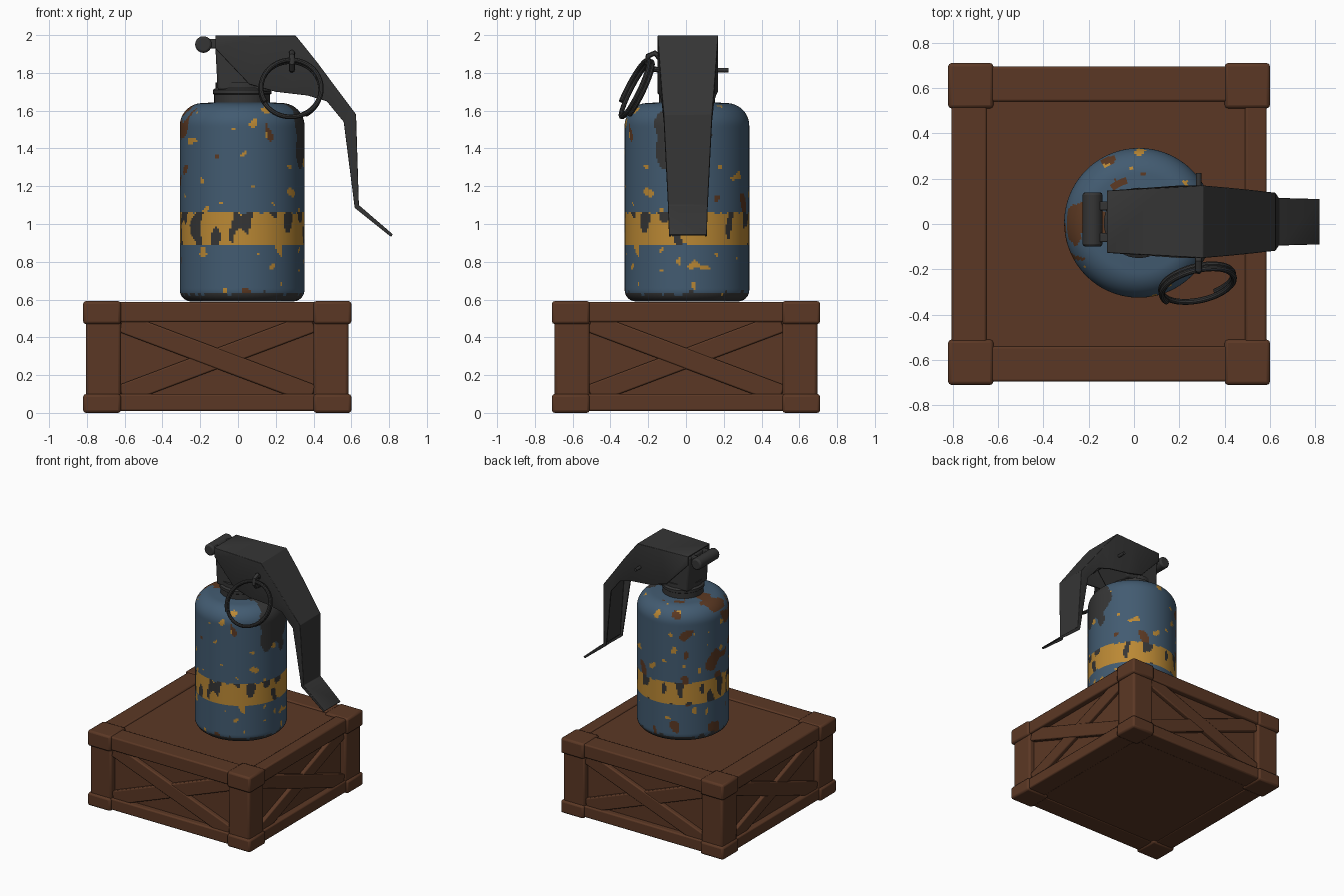
import bpy, bmesh, math
from mathutils import Vector, Matrix, noise

cube = bpy.data.objects.get("Cube")
if cube:
    bpy.data.objects.remove(cube, do_unlink=True)


def material(name, rgb):
    m = bpy.data.materials.new(name)
    m.use_nodes = True
    m.diffuse_color = (*rgb, 1)
    for n in m.node_tree.nodes:
        if n.type == 'BSDF_PRINCIPLED':
            n.inputs["Base Color"].default_value = (*rgb, 1)
    return m


WOOD = material("brown wood", (0.105, 0.039, 0.018))
BLUE = material("blue paint", (0.055, 0.105, 0.165))
GOLD = material("yellow paint", (0.50, 0.25, 0.035))
RUST = material("rust brown", (0.105, 0.04, 0.016))
METAL = material("dark metal", (0.036, 0.036, 0.036))


def smooth(ob):
    bpy.ops.object.select_all(action='DESELECT')
    ob.select_set(True)
    bpy.context.view_layer.objects.active = ob
    bpy.ops.object.shade_smooth_by_angle(angle=math.radians(35))


def finish(name, bm, mats, bevel=0.0, solid=0.0):
    me = bpy.data.meshes.new(name)
    bm.to_mesh(me)
    bm.free()
    ob = bpy.data.objects.new(name, me)
    bpy.context.collection.objects.link(ob)
    for m in mats:
        me.materials.append(m)
    smooth(ob)
    if solid:
        s = ob.modifiers.new("Thickness", 'SOLIDIFY')
        s.thickness = solid
    if bevel:
        b = ob.modifiers.new("Bevel", 'BEVEL')
        b.width, b.segments, b.limit_method = bevel, 2, 'ANGLE'
    return ob


def box(name, lo, hi, mat, bevel=0.012, matrix=Matrix()):
    lo, hi = Vector(lo), Vector(hi)
    bm = bmesh.new()
    bmesh.ops.create_cube(bm, size=1)
    for v in bm.verts:
        v.co = matrix @ ((lo + hi) / 2 + v.co * (hi - lo))
    return finish(name, bm, [mat], bevel)


def lathe(name, profile, centre, mats, segments=48, rule=None):
    bm = bmesh.new()
    rings = [[bm.verts.new((centre[0] + r * math.cos(math.tau * i / segments),
                            centre[1] + r * math.sin(math.tau * i / segments), z))
              for i in range(segments)] for r, z in profile]
    for a, b in zip(rings, rings[1:]):
        for i in range(segments):
            j = (i + 1) % segments
            bm.faces.new((a[i], a[j], b[j], b[i]))
    bm.faces.new(rings[0][::-1])
    bm.faces.new(rings[-1])
    if rule:
        for f in bm.faces:
            f.material_index = rule(f.calc_center_median())
    return finish(name, bm, mats)


def rod(name, radius, length, centre, bevel=0.0):
    bm = bmesh.new()
    bmesh.ops.create_cone(bm, cap_ends=True, segments=24, radius1=radius, radius2=radius,
                          depth=length, matrix=Matrix.Translation(centre) @ Matrix.Rotation(math.pi / 2, 4, 'X'))
    return finish(name, bm, [METAL], bevel)


def tube(name, points, radius):
    cu = bpy.data.curves.new(name, 'CURVE')
    cu.dimensions = '3D'
    cu.bevel_depth, cu.bevel_resolution, cu.use_fill_caps = radius, 3, True
    sp = cu.splines.new('POLY')
    sp.points.add(len(points) - 1)
    for p, co in zip(sp.points, points):
        p.co = (*co, 1)
    cu.materials.append(METAL)
    ob = bpy.data.objects.new(name, cu)
    bpy.context.collection.objects.link(ob)
    bpy.ops.object.select_all(action='DESELECT')
    ob.select_set(True)
    bpy.context.view_layer.objects.active = ob
    bpy.ops.object.convert(target='MESH')
    smooth(bpy.context.view_layer.objects.active)


# Crate: core, corner posts with caps, rails and crossed braces
CX = -0.11
box("crate_core", (CX - 0.65, -0.65, 0.015), (CX + 0.65, 0.65, 0.575), WOOD)
for sx in (-1, 1):
    for sy in (-1, 1):
        for part, inner, outer, z0, z1 in (("post", 0.51, 0.695, 0.02, 0.58),
                                           ("lower_cap", 0.51, 0.71, 0.0, 0.10),
                                           ("upper_cap", 0.51, 0.71, 0.47, 0.592)):
            xs = sorted((CX + sx * inner, CX + sx * outer))
            ys = sorted((sy * inner, sy * outer))
            box("crate_" + part, (xs[0], ys[0], z0), (xs[1], ys[1], z1), WOOD, 0.015)
for k, side in enumerate(("front", "right", "back", "left")):
    turn = Matrix.Translation((CX, 0, 0)) @ Matrix.Rotation(k * math.pi / 2, 4, 'Z')
    depth = 0.60 if side == "right" else 0.54
    box(side + "_lower_rail", (-0.6, -0.695, 0.01), (0.6, -0.54, 0.10), WOOD, 0.01, turn)
    box(side + "_upper_rail", (-0.6, -0.695, 0.48), (0.6, -depth, 0.586), WOOD, 0.01, turn)
    for s in (-1, 1):
        tilt = Matrix.Translation((0, 0, 0.288)) @ Matrix.Rotation(s * 0.36, 4, 'Y')
        box(side + "_brace", (-0.54, -0.681 - 0.002 * s, -0.052), (0.54, -0.63, 0.052),
            WOOD, 0.008, turn @ tilt)

# Canister body with worn paint
BX, BY = 0.022, 0.005


def paint(p):
    """Material slots: blue, yellow, rust, dark metal."""
    n = noise.noise(p * 9 + Vector((3.1, 7.7, 1.3)))
    fine = noise.noise(p * 15 + Vector((8.2, 0.4, 5.9)))
    edge = 0.02 * noise.noise(p * 25)
    x, y = (p.x - BX) / 0.33, (p.y - BY) / 0.33
    if p.z < 0.635 + edge:
        return 3
    if 0.89 + edge * 0.4 < p.z < 1.06 + edge * 0.4:
        worn = noise.noise(Vector((p.x * 17, p.y * 17, p.z * 7)))
        return 3 if worn < -0.2 else 1
    # bare patch below the lever
    if x > 0.3 and ((p.z - 1.47) / 0.2) ** 2 + ((y + 0.1) / 0.45) ** 2 < 0.8 + 1.1 * n:
        return 3
    # rust on the left-rear flank and shoulder
    if x < -0.3 and y > -0.5 and n > 0.38:
        return 2
    if p.z > 1.57 and x < -0.45 and abs(y) < 0.22 + 0.3 * fine:
        return 2
    if n > 0.58:
        return 2
    return 1 if fine > 0.52 else 0


def arc(r, z, rad, a0, a1, n):
    return [(r + rad * math.cos(math.radians(a0 + (a1 - a0) * i / n)),
             z + rad * math.sin(math.radians(a0 + (a1 - a0) * i / n))) for i in range(n + 1)]


profile = arc(0.27, 0.65, 0.06, -90, 0, 6)
profile += [(0.33, 0.65 + 0.87 * i / 80) for i in range(1, 80)]
profile += arc(0.21, 1.52, 0.12, 0, 90, 14) + [(0.18, 1.642), (0.14, 1.645)]
lathe("canister_body", profile, (BX, BY), [BLUE, GOLD, RUST, METAL], 180, paint)
lathe("neck_collar", [(0.148, 1.62), (0.148, 1.685), (0.155, 1.69), (0.155, 1.71), (0.14, 1.72),
                      (0.14, 1.75)], (BX, BY), [METAL])

# Fuse head
bm = bmesh.new()
outline = [(-0.117, 1.98), (-0.12, 1.94), (-0.108, 1.71), (0.17, 1.70), (0.32, 1.90), (0.29, 1.98)]
base = bm.faces.new([bm.verts.new((x, -0.115, z)) for x, z in outline])
grown = bmesh.ops.extrude_face_region(bm, geom=[base])
bmesh.ops.translate(bm, vec=(0, 0.25, 0),
                    verts=[g for g in grown["geom"] if isinstance(g, bmesh.types.BMVert)])
bmesh.ops.recalc_face_normals(bm, faces=bm.faces)
finish("fuse_head", bm, [METAL], 0.012)

# Safety lever: folded channel, each station gives top x, z, flange x, z, half width
stations = [(-0.12, 1.998, -0.12, 1.93, 0.137), (0.12, 1.998, 0.06, 1.74, 0.15),
            (0.305, 1.998, 0.20, 1.70, 0.16), (0.42, 1.855, 0.37, 1.68, 0.15),
            (0.52, 1.72, 0.47, 1.65, 0.14), (0.625, 1.58, 0.56, 1.54, 0.128),
            (0.64, 1.10, 0.618, 1.085, 0.105), (0.82, 0.945, 0.81, 0.932, 0.1)]
bm = bmesh.new()
rows = [[bm.verts.new(c) for c in ((fx, 0.01 - w, fz), (x, 0.01 - w, z),
                                   (x, 0.01 + w, z), (fx, 0.01 + w, fz))]
        for x, z, fx, fz, w in stations]
for a, b in zip(rows, rows[1:]):
    for j in range(3):
        bm.faces.new((a[j], b[j], b[j + 1], a[j + 1]))
finish("safety_lever", bm, [METAL], 0.004, 0.012)

# Hinge roller and its arms
rod("hinge_roller", 0.044, 0.24, (-0.183, 0.02, 1.95), 0.012)
for y in (-0.06, 0.08):
    box("hinge_arm", (-0.19, y - 0.02, 1.93), (-0.10, y + 0.02, 1.98), METAL, 0.006)

# Safety pin and double-wound pull ring
rod("safety_pin", 0.012, 0.36, (0.285, 0.045, 1.815))
tube("pin_eye", [(0.285, -0.12, 1.815), (0.285, -0.18, 1.82), (0.285, -0.205, 1.85),
                 (0.285, -0.20, 1.89), (0.285, -0.165, 1.905), (0.285, -0.14, 1.88)], 0.016)
u, v = Vector((0.97, 0.18, 0)), Vector((0, 0.44, 0.9))
axis = u.cross(v).normalized()
ring = []
for i in range(97):
    a = math.radians(-60 + 630 * i / 96)
    ring.append(Vector((0.28, -0.265, 1.715)) + 0.165 * (u * math.cos(a) + v * math.sin(a))
                + axis * (0.035 * i / 96 - 0.017))
tube("pull_ring", ring, 0.013)
